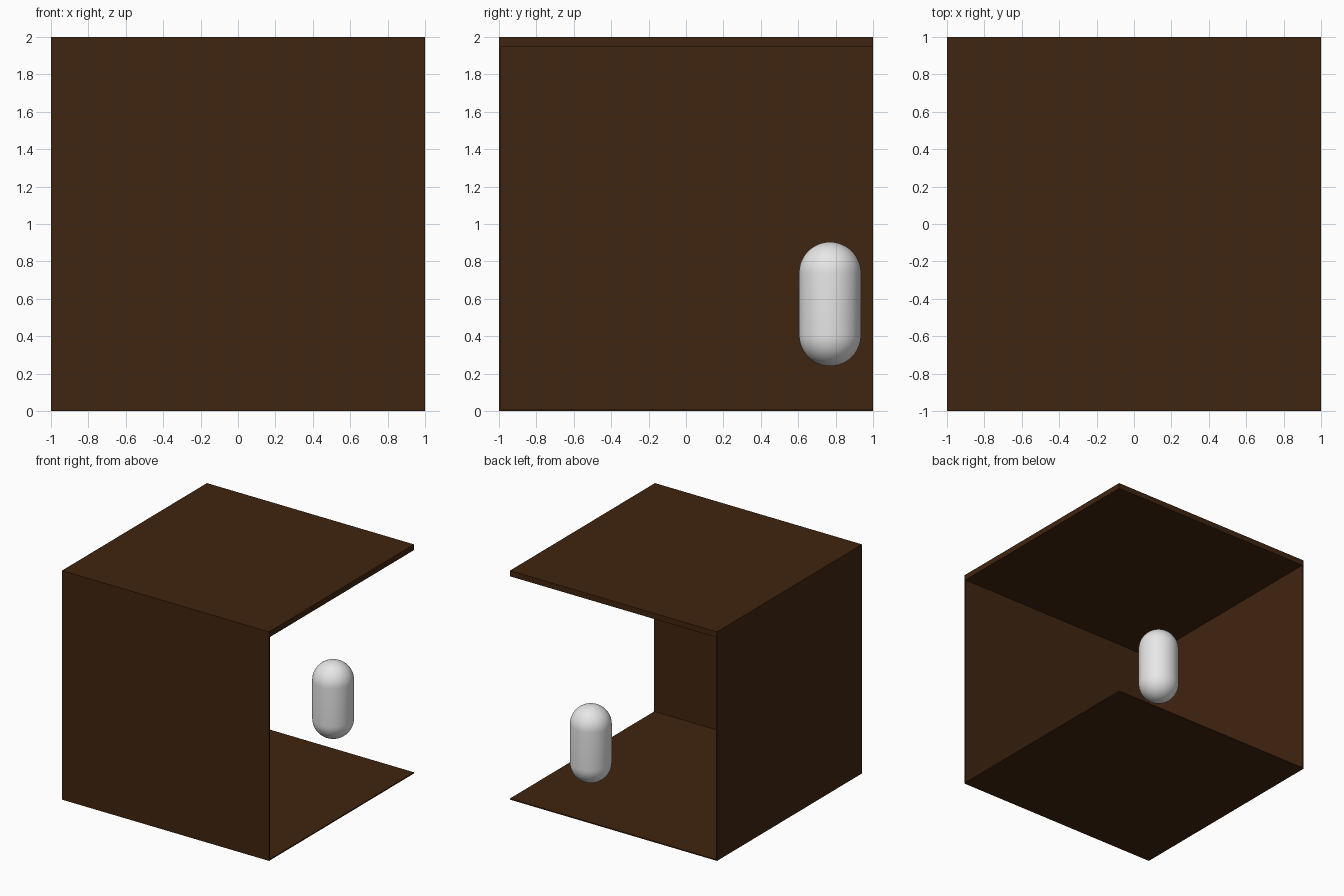
import bpy, bmesh, math

if "Cube" in bpy.data.objects:
    bpy.data.objects.remove(bpy.data.objects["Cube"])


def material(name, rgb):
    m = bpy.data.materials.new(name)
    m.diffuse_color = (*rgb, 1.0)
    m.use_nodes = True
    m.node_tree.nodes["Principled BSDF"].inputs["Base Color"].default_value = m.diffuse_color
    return m


brown = material("dark_brown", (0.051, 0.018, 0.005))
grey = material("light_grey", (0.8, 0.8, 0.8))


def box(name, lo, hi, mat):
    mesh = bpy.data.meshes.new(name)
    bm = bmesh.new()
    bmesh.ops.create_cube(bm, size=1)
    for v in bm.verts:
        v.co = [(a + b) / 2 + c * (b - a) for a, b, c in zip(lo, hi, v.co)]
    bm.to_mesh(mesh)
    bm.free()
    mesh.materials.append(mat)
    ob = bpy.data.objects.new(name, mesh)
    bpy.context.collection.objects.link(ob)
    return ob


# Shell: thin floor and two walls, thicker roof; right and back are open
T, ROOF = 0.01, 0.05
box("floor", (-1, -1, 0), (1, 1, T), brown)
box("roof", (-1, -1, 2 - ROOF), (1, 1, 2), brown)
box("front_wall", (-1, -1, T), (1, -1 + T, 2 - ROOF), brown)
box("left_wall", (-1, -1 + T, T), (-1 + T, 1, 2 - ROOF), brown)


# Floating capsule: a sphere whose halves are pulled apart at the equator
def capsule(name, centre, radius, height, mat):
    mesh = bpy.data.meshes.new(name)
    bm = bmesh.new()
    half = height / 2 - radius
    rings, segs = 12, 48
    profile = []
    for i in range(rings + 1):
        a = -math.pi / 2 + i * math.pi / 2 / rings
        profile.append((radius * math.cos(a), radius * math.sin(a) - half))
    profile += [(r, -z) for r, z in reversed(profile)]
    verts = [bm.verts.new((r, 0, z)) for r, z in profile]
    edges = [bm.edges.new(pair) for pair in zip(verts, verts[1:])]
    bmesh.ops.spin(bm, geom=verts + edges, cent=(0, 0, 0), axis=(0, 0, 1),
                   angle=2 * math.pi, steps=segs, use_merge=True)
    bmesh.ops.remove_doubles(bm, verts=bm.verts, dist=1e-5)
    bmesh.ops.recalc_face_normals(bm, faces=bm.faces)
    for f in bm.faces:
        f.smooth = True
    bm.to_mesh(mesh)
    bm.free()
    mesh.materials.append(mat)
    ob = bpy.data.objects.new(name, mesh)
    ob.location = centre
    bpy.context.collection.objects.link(ob)
    return ob


capsule("capsule", (0.38, 0.77, 0.572), 0.166, 0.664, grey)
